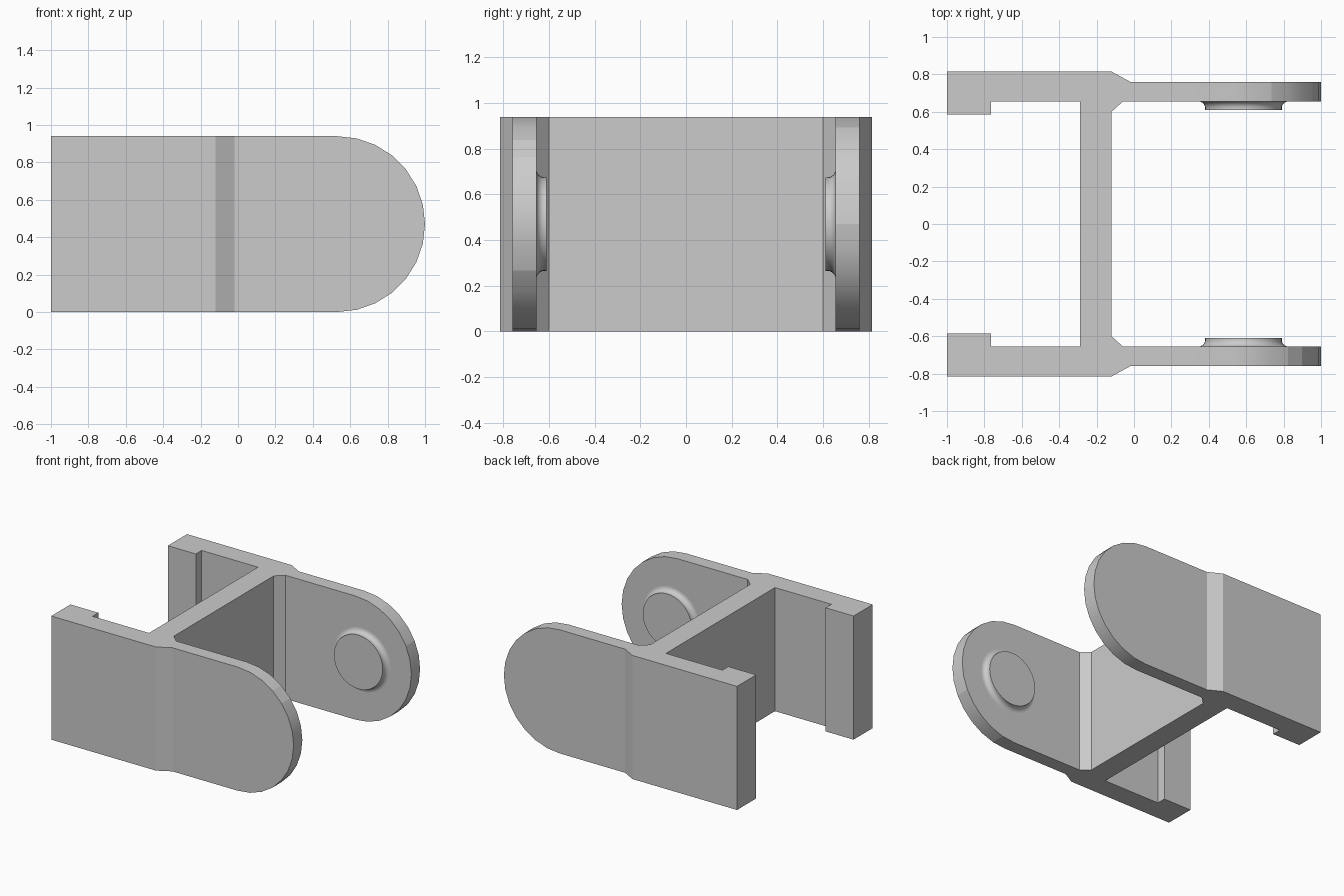
import bpy, bmesh
from math import sin, cos, pi, radians
from mathutils import Vector

HEIGHT = 0.94
R = HEIGHT / 2
INNER = 0.655          # inner face of the side plates

cube = bpy.data.objects.get("Cube")
if cube:
    bpy.data.objects.remove(cube, do_unlink=True)

grey = bpy.data.materials.new("plain_grey")
grey.use_nodes = True
grey.diffuse_color = (0.6, 0.6, 0.6, 1)
grey.node_tree.nodes["Principled BSDF"].inputs["Base Color"].default_value = (0.6, 0.6, 0.6, 1)


def finish(name, bm):
    """Turn a bmesh into a named grey object."""
    bmesh.ops.recalc_face_normals(bm, faces=bm.faces)
    mesh = bpy.data.meshes.new(name)
    bm.to_mesh(mesh)
    bm.free()
    mesh.materials.append(grey)
    obj = bpy.data.objects.new(name, mesh)
    bpy.context.collection.objects.link(obj)
    return obj


def prism(name, points, offset):
    """Extrude a closed outline along an offset."""
    bm = bmesh.new()
    face = bm.faces.new([bm.verts.new(p) for p in points])
    ext = bmesh.ops.extrude_face_region(bm, geom=[face])
    verts = [g for g in ext["geom"] if isinstance(g, bmesh.types.BMVert)]
    bmesh.ops.translate(bm, verts=verts, vec=Vector(offset))
    return finish(name, bm)


def smooth(obj):
    bpy.ops.object.select_all(action="DESELECT")
    obj.select_set(True)
    bpy.context.view_layer.objects.active = obj
    bpy.ops.object.shade_smooth_by_angle(angle=radians(25))


# Bracket: H-shaped plan with chamfered joints and thick rear lips
half = [(-0.12, 0.6), (-0.06, INNER), (1.1, INNER), (1.1, 0.76), (-0.02, 0.76),
        (-0.12, 0.815), (-1, 0.815), (-1, 0.585), (-0.765, 0.585),
        (-0.765, INNER), (-0.29, INNER)]
plan = half + [(x, -y) for x, y in reversed(half)]
bracket = prism("bracket_body", [(x, y, -0.1) for x, y in plan], (0, 0, HEIGHT + 0.2))

# Side outline that rounds the free ends of both plates
SEGMENTS = 14
arc = [(1 - R + R * sin(pi * i / SEGMENTS), R + R * cos(pi * i / SEGMENTS))
       for i in range(SEGMENTS + 1)]
side = [(-1.2, 0), (-1.2, HEIGHT)] + arc
outline = prism("side_outline", [(x, -1, z) for x, z in side], (0, 2, 0))
outline.hide_render = True

cut = bracket.modifiers.new("round_ends", "BOOLEAN")
cut.operation = "INTERSECT"
cut.solver = "EXACT"
cut.object = outline
smooth(bracket)
bpy.context.view_layer.objects.active = bracket
bpy.ops.object.modifier_apply(modifier=cut.name)
bpy.data.objects.remove(outline, do_unlink=True)
smooth(bracket)

# Pivot bosses: round pads with a concave fillet at the base
FILLET = 0.035
profile = [(0.24, -0.02)]
profile += [(0.24 - FILLET * sin(a), FILLET - FILLET * cos(a))
            for a in (pi / 2 * i / 6 for i in range(7))]
profile.append((0.205, 0.045))


def boss(name, sign):
    bm = bmesh.new()
    n = 40
    rings = [[bm.verts.new((0.585 + r * cos(2 * pi * i / n), sign * (INNER - h),
                            R + r * sin(2 * pi * i / n))) for i in range(n)]
             for r, h in profile]
    for a, b in zip(rings, rings[1:]):
        for i in range(n):
            j = (i + 1) % n
            bm.faces.new((a[i], a[j], b[j], b[i]))
    bm.faces.new(rings[0])
    bm.faces.new(rings[-1])
    smooth(finish(name, bm))


boss("front_boss", -1)
boss("back_boss", 1)
